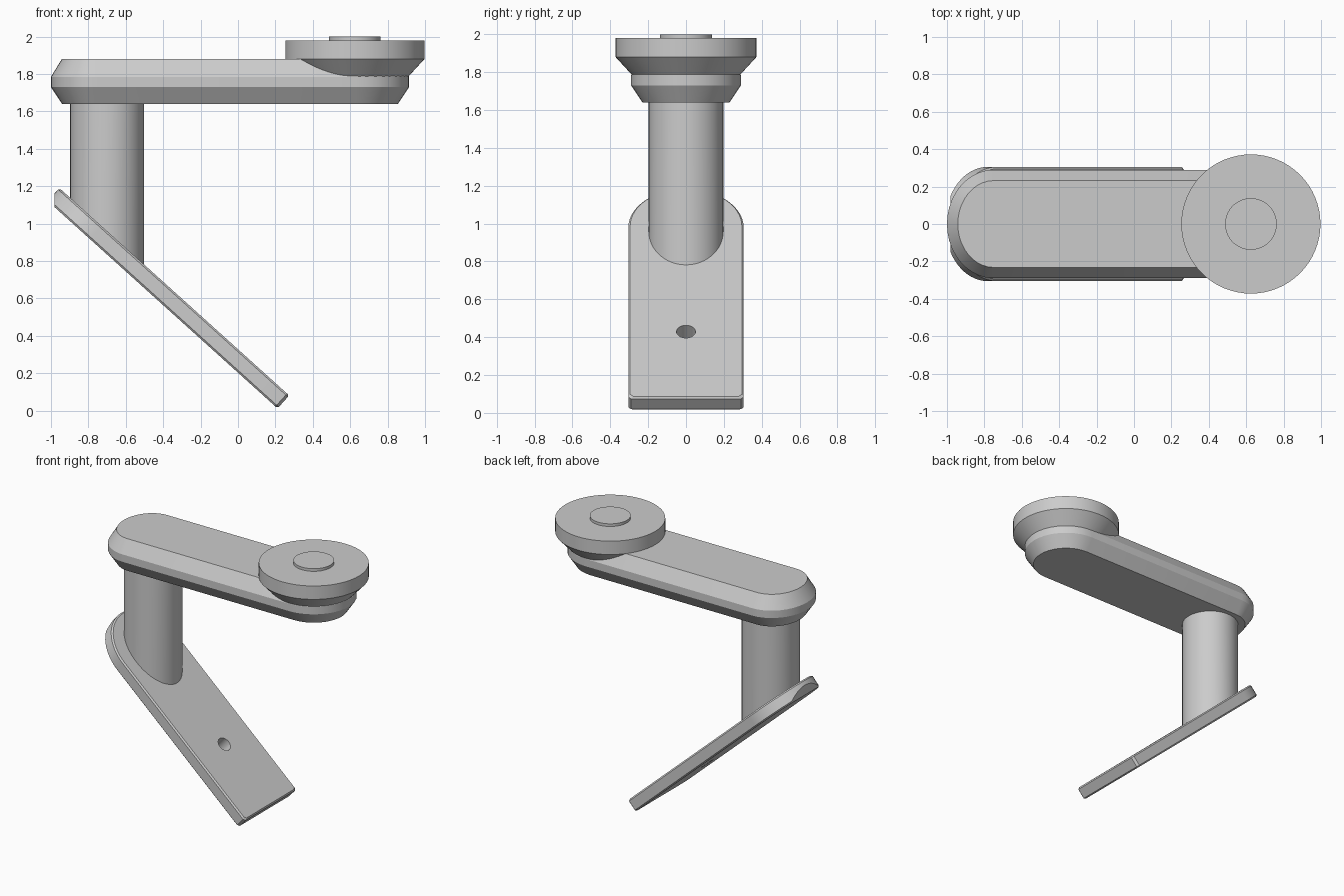
import bpy, bmesh, math
from mathutils import Vector

cube = bpy.data.objects.get("Cube")
if cube:
    bpy.data.objects.remove(cube, do_unlink=True)

# Single plain grey
grey = bpy.data.materials.new("plain_grey")
grey.use_nodes = True
colour = (0.6, 0.6, 0.6, 1)
grey.diffuse_color = colour
grey.node_tree.nodes["Principled BSDF"].inputs["Base Color"].default_value = colour


def loft(name, rings, clip=None):
    """Join closed rings of points, bottom to top, into a capped solid."""
    bm = bmesh.new()
    loops = [[bm.verts.new(p) for p in ring] for ring in rings]
    n = len(loops[0])
    for low, high in zip(loops, loops[1:]):
        for i in range(n):
            j = (i + 1) % n
            bm.faces.new((low[i], low[j], high[j], high[i]))
    bm.faces.new(loops[0][::-1])
    bm.faces.new(loops[-1])
    if clip is not None:
        geom = bm.verts[:] + bm.edges[:] + bm.faces[:]
        bmesh.ops.bisect_plane(bm, geom=geom, plane_co=(clip, 0, 0),
                               plane_no=(-1, 0, 0), clear_outer=True)
        bmesh.ops.holes_fill(bm, edges=bm.edges[:])
    bmesh.ops.recalc_face_normals(bm, faces=bm.faces[:])
    mesh = bpy.data.meshes.new(name)
    bm.to_mesh(mesh)
    bm.free()
    mesh.materials.append(grey)
    obj = bpy.data.objects.new(name, mesh)
    bpy.context.collection.objects.link(obj)
    return obj


def smooth(obj, degrees=28):
    bpy.ops.object.select_all(action="DESELECT")
    obj.select_set(True)
    bpy.context.view_layer.objects.active = obj
    bpy.ops.object.shade_smooth_by_angle(angle=math.radians(degrees))


def arc(cx, rx, ry, start, end, steps):
    angles = [math.radians(start + (end - start) * i / steps) for i in range(steps + 1)]
    return [(cx + rx * math.cos(a), ry * math.sin(a)) for a in angles]


def circle(cx, r, steps=64):
    return arc(cx, r, r, 0, 360, steps)[:-1]


# Horizontal arm: rounded bar with chamfered top and bottom
KNOB_X = 0.625


def arm_ring(inset, z):
    r = 0.29 - inset
    right = arc(KNOB_X, r, r, -90, 90, 20)
    left = arc(-0.75, 0.25 - inset, r, 90, 270, 20)
    return [(x, y, z) for x, y in right + left]


smooth(loft("arm", [arm_ring(0.06, 1.64), arm_ring(0, 1.73),
                    arm_ring(0, 1.785), arm_ring(0.058, 1.88)]))

# Round head: flared cone under a thick rim, with a small raised cap
head = [(0.285, 1.785), (0.372, 1.88), (0.372, 1.98)]
smooth(loft("head", [[(x, y, z) for x, y in circle(KNOB_X, r)] for r, z in head]))
smooth(loft("head_cap", [[(x, y, z) for x, y in circle(KNOB_X, 0.138)] for z in (1.97, 2.0)]))

# Sloping plate, with a rounded upper end
top_end = Vector((-0.955, 0, 1.19))
slope = Vector((1.23, 0, -1.11)).normalized()
normal = Vector((-slope.z, 0, slope.x))
LENGTH, HALF, THICK, BEVEL = 1.655, 0.305, 0.093, 0.01


def on_plate(u, y, depth):
    return top_end + slope * u + Vector((0, y, 0)) - normal * depth


def plate_ring(inset, depth):
    w, c = HALF - inset, 0.015
    outline = arc(HALF, w, w, 90, 270, 32)
    end = LENGTH - inset
    outline += [(end - c, -w), (end, c - w), (end, w - c), (end - c, w)]
    return [on_plate(u, y, depth) for u, y in outline]


plate = loft("base_plate", [plate_ring(BEVEL, THICK), plate_ring(0, THICK - BEVEL),
                            plate_ring(0, BEVEL), plate_ring(BEVEL, 0)], clip=-0.98)

# Screw hole through the plate
cutter = loft("hole_cutter", [[on_plate(u, y, d) for u, y in circle(1.135, 0.05, 32)]
                              for d in (0.3, -0.2)])
cutter.hide_render = True
hole = plate.modifiers.new("hole", "BOOLEAN")
hole.operation = "DIFFERENCE"
hole.solver = "EXACT"
hole.object = cutter
bpy.context.view_layer.objects.active = plate
bpy.ops.object.modifier_apply(modifier=hole.name)
bpy.data.objects.remove(cutter, do_unlink=True)
smooth(plate)

# Column, its foot cut to the slope and sunk into the plate
post = circle(-0.7, 0.197)
foot = [(x, y, top_end.z + (x - top_end.x) * slope.z / slope.x - 0.05) for x, y in post]
smooth(loft("column", [foot, [(x, y, 1.66) for x, y in post]]))
